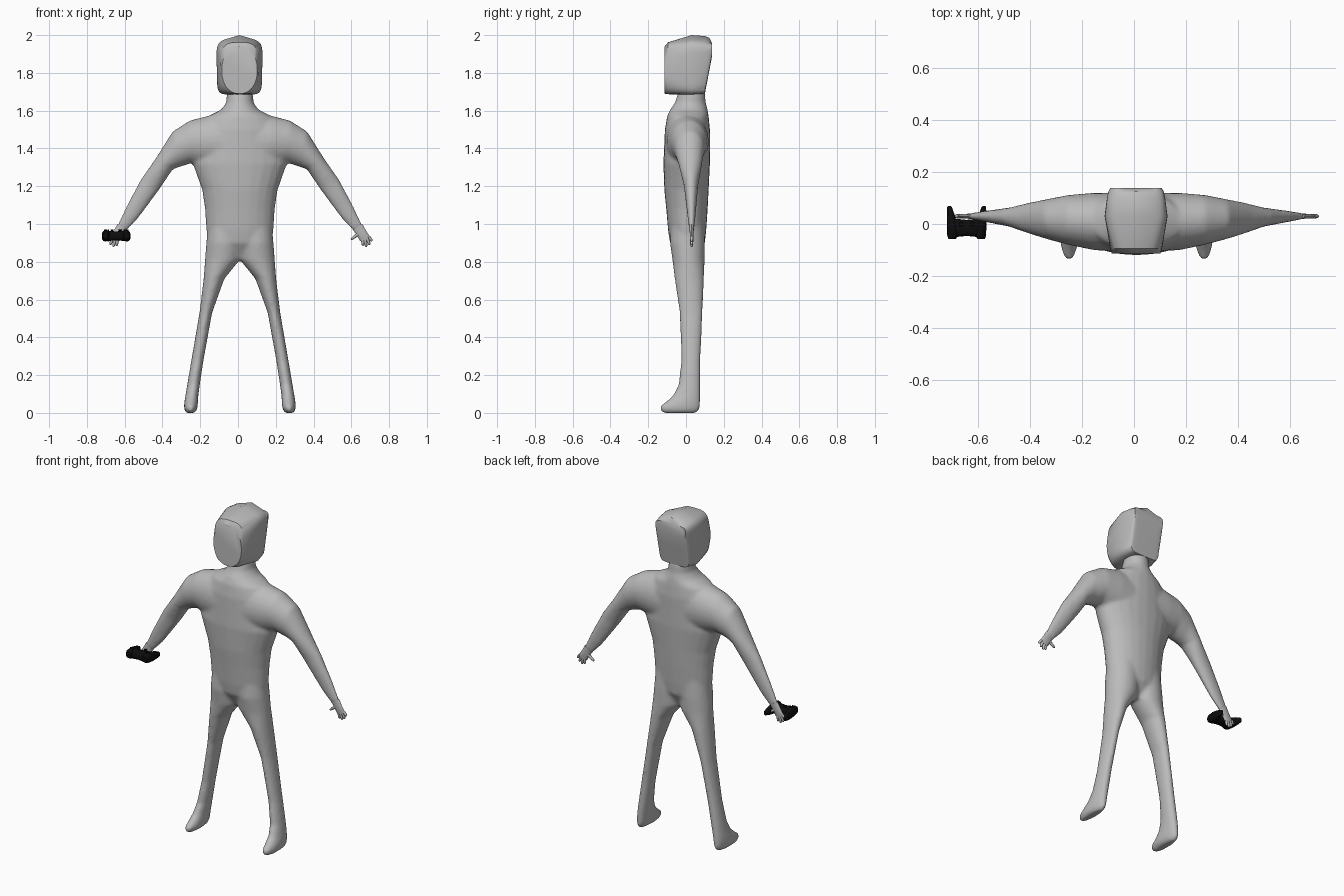
import bpy, bmesh, math
from mathutils import Vector as V

if "Cube" in bpy.data.objects:
    bpy.data.objects.remove(bpy.data.objects["Cube"])

CX = 0.01  # the figure's own mirror plane


def material(name, value):
    m = bpy.data.materials.new(name)
    m.diffuse_color = (value, value, value, 1)
    m.use_nodes = True
    m.node_tree.nodes["Principled BSDF"].inputs["Base Color"].default_value = m.diffuse_color
    return m


GREY = material("plain grey", 0.5)
BLACK = material("black plastic", 0.004)


def ring(c, a, b, n=24, p=2.0):
    """Closed (super)ellipse round c with half axes a and b."""
    pts = []
    for i in range(n):
        t = 2 * math.pi * i / n
        u, w = math.cos(t), math.sin(t)
        pts.append(V(c) + V(a) * math.copysign(abs(u) ** (2 / p), u)
                   + V(b) * math.copysign(abs(w) ** (2 / p), w))
    return pts


def loft(bm, rings):
    loops = [[bm.verts.new(p) for p in r] for r in rings]
    n = len(loops[0])
    for lo, hi in zip(loops, loops[1:]):
        for i in range(n):
            bm.faces.new((lo[i], lo[(i + 1) % n], hi[(i + 1) % n], hi[i]))
    bm.faces.new(loops[0][::-1])
    bm.faces.new(loops[-1])


def finish(bm, name, mat, angle=None):
    bmesh.ops.recalc_face_normals(bm, faces=bm.faces[:])
    me = bpy.data.meshes.new(name)
    bm.to_mesh(me)
    bm.free()
    ob = bpy.data.objects.new(name, me)
    bpy.context.collection.objects.link(ob)
    me.materials.append(mat)
    bpy.ops.object.select_all(action='DESELECT')
    ob.select_set(True)
    bpy.context.view_layer.objects.active = ob
    if angle is None:
        bpy.ops.object.shade_smooth()
    else:
        bpy.ops.object.shade_smooth_by_angle(angle=math.radians(angle))
    return ob


def flat_ring(z, x0, x1, y0, y1):
    return ring(((x0 + x1) / 2, (y0 + y1) / 2, z),
                ((x1 - x0) / 2, 0, 0), (0, (y1 - y0) / 2, 0))


def limb_ring(s, top, bot, y0, y1, n=24):
    t, b = V((CX + s * top[0], 0, top[1])), V((CX + s * bot[0], 0, bot[1]))
    return ring((t + b) / 2 + V((0, (y0 + y1) / 2, 0)), (t - b) / 2,
                (0, (y1 - y0) / 2, 0), n)


# Body: torso, arms and legs lofted, then fused into one skin
TORSO = [(1.70, .068, -.04, .10), (1.64, .073, -.06, .105), (1.605, .10, -.085, .115),
         (1.57, .17, -.10, .12), (1.50, .22, -.112, .127), (1.32, .25, -.12, .127),
         (1.18, .20, -.115, .12), (1.08, .185, -.105, .115), (.965, .178, -.095, .107),
         (.90, .165, -.085, .10), (.81, .04, -.03, .05)]
ARM = [((.05, 1.60), (.05, 1.25), -.11, .12), ((.16, 1.575), (.18, 1.30), -.10, .12),
       ((.265, 1.548), (.262, 1.32), -.08, .112), ((.356, 1.49), (.325, 1.30), -.06, .097),
       ((.447, 1.345), (.355, 1.29), -.04, .085), ((.525, 1.235), (.428, 1.18), -.012, .065),
       ((.603, 1.09), (.538, 1.03), .006, .052), ((.65, .99), (.602, .962), .016, .044)]
LEG = [(1.0, -.02, .17, -.08, .095), (.90, -.012, .178, -.085, .10), (.81, .0, .185, -.072, .099),
       (.71, .082, .192, -.06, .095), (.53, .147, .214, -.034, .088), (.28, .192, .257, -.025, .077),
       (.15, .212, .279, -.04, .076), (.09, .22, .289, -.07, .076), (.06, .222, .294, -.105, .076),
       (.035, .223, .296, -.14, .075), (.015, .228, .294, -.14, .07), (.0, .24, .284, -.12, .055)]
bm = bmesh.new()
loft(bm, [flat_ring(z, CX - w, CX + w, y0, y1) for z, w, y0, y1 in TORSO])
for s in (-1, 1):
    loft(bm, [limb_ring(s, *r) for r in ARM])
    loft(bm, [flat_ring(z, *sorted((CX + s * a, CX + s * b)), y0, y1) for z, a, b, y0, y1 in LEG])
body = finish(bm, "body", GREY)
fuse = body.modifiers.new("fuse", 'REMESH')
fuse.mode = 'VOXEL'
fuse.voxel_size = 0.01
fuse.use_smooth_shade = True
relax = body.modifiers.new("relax", 'SMOOTH')
relax.factor = 0.5
relax.iterations = 6

# Hands: flat palm, thumb and four fingers
PALM = [((.648, 1.0), (.595, .975), .017, .043), ((.668, .965), (.618, .942), .02, .04),
        ((.69, .93), (.635, .912), .021, .039), ((.688, .918), (.648, .905), .024, .036)]
FINGERS = [((.63, .95), (.588, .918)), ((.65, .92), (.652, .884)), ((.661, .92), (.67, .879)),
           ((.674, .925), (.687, .889)), ((.683, .93), (.70, .909))]
for s, name in ((-1, "right_hand"), (1, "left_hand")):
    bm = bmesh.new()
    loft(bm, [limb_ring(s, *r, n=12) for r in PALM])
    for root, tip in FINGERS:
        a, b = V((CX + s * root[0], .03, root[1])), V((CX + s * tip[0], .03, tip[1]))
        side = (b - a).normalized().cross(V((0, 1, 0)))
        loft(bm, [ring(a.lerp(b, t), side * r, (0, r, 0), 8)
                  for t, r in ((0, .009), (.6, .008), (.9, .006), (1, .003))])
    finish(bm, name, GREY, 60)

# Head: hood lofted from the flat oval face to the back
# y, half width, bottom, top, squareness, narrowing toward the chin
HEAD = [(-.113, .094, 1.69, 1.94, 2.2, 0), (-.095, .10, 1.687, 1.962, 3.5, 0),
        (.03, .123, 1.685, 1.985, 7, .04), (.10, .116, 1.69, 1.98, 7, .15),
        (.125, .11, 1.82, 1.97, 6, .1), (.138, .10, 1.89, 1.955, 5, 0)]
bm = bmesh.new()
rings = []
for y, w, z0, z1, p, narrow in HEAD:
    pts = ring((0, y, (z0 + z1) / 2), (w, 0, 0), (0, 0, (z1 - z0) / 2), 32, p)
    for q in pts:
        q.x *= 1 - narrow * (z1 - q.z) / (z1 - z0)
        if p > 5 and q.z > 1.9:  # ridge along the crown
            q.z += .015 - .035 * abs(q.x) / w
        q.x += .008
    rings.append(pts)
loft(bm, rings)
finish(bm, "head", GREY, 35)

# Game controller: centre shell, two grips, sticks and buttons
bm = bmesh.new()
loft(bm, [ring((x, -.015, .937), (0, h, 0), (0, 0, v), 16, 3)
          for x, h, v in ((-.71, .026, .02), (-.695, .036, .027), (-.645, .031, .024),
                          (-.595, .036, .027), (-.58, .026, .02))])
for s in (-1, 1):
    loft(bm, [ring((-.645 + s * dx, y, z), (w, 0, 0), (0, 0, h), 12, 2.5)
              for y, dx, z, w, h in ((-.058, .056, .94, .014, .018), (-.045, .054, .94, .021, .027),
                                     (.0, .056, .937, .02, .03), (.04, .062, .933, .014, .023),
                                     (.065, .066, .93, .009, .014), (.07, .067, .93, .004, .007))])
    loft(bm, [ring((-.645 + s * .022, .0, z), (r, 0, 0), (0, r, 0), 12)
              for z, r in ((.95, .006), (.966, .006), (.967, .009), (.971, .008))])
    for k in range(4):
        t = k * math.pi / 2
        c = (-.645 + s * .052 + .009 * math.cos(t), -.022 + .009 * math.sin(t))
        loft(bm, [ring((*c, z), (.004, 0, 0), (0, .004, 0), 8) for z in (.955, .971)])
finish(bm, "controller", BLACK, 40)
